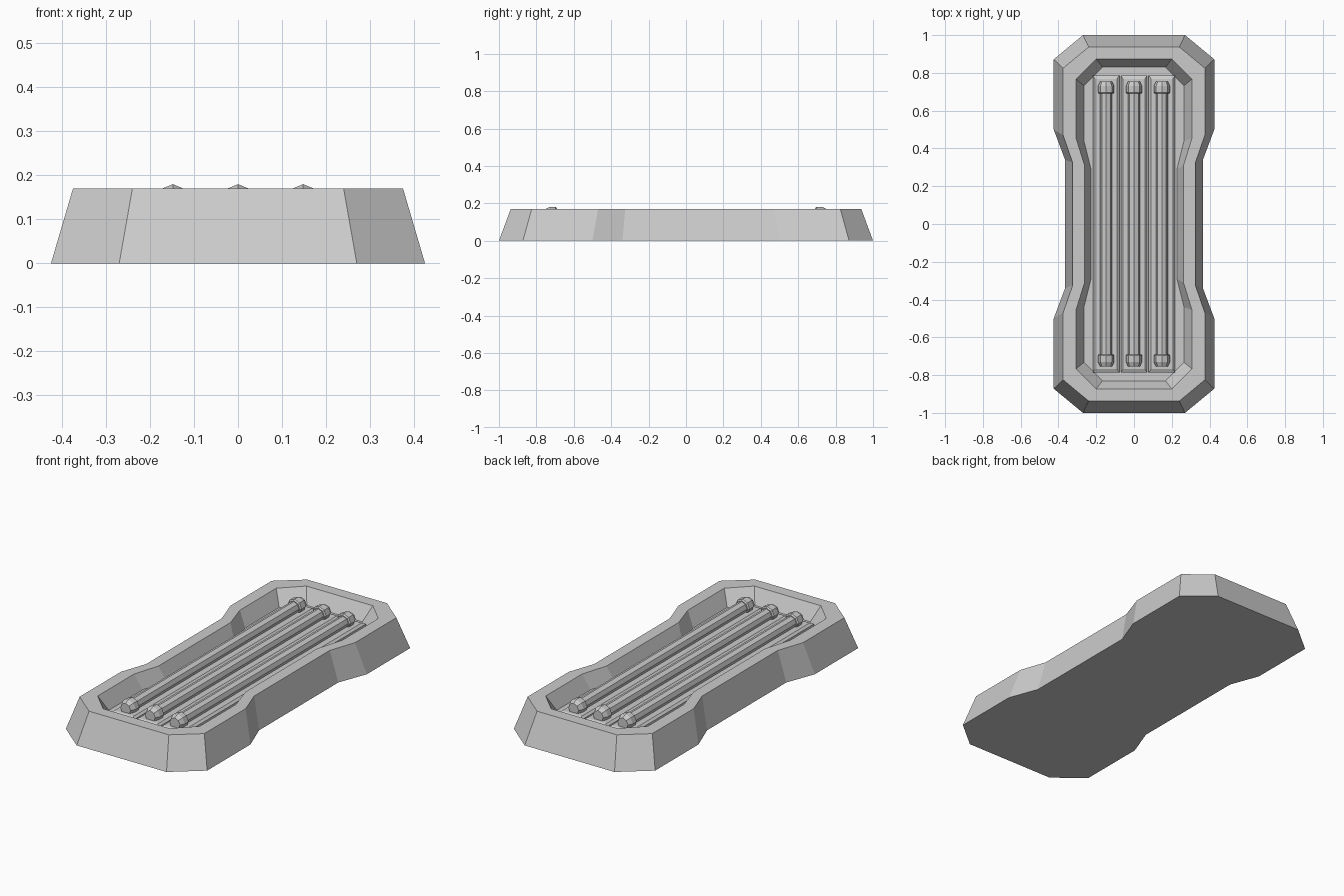
import bpy, bmesh, math

if "Cube" in bpy.data.objects:
    bpy.data.objects.remove(bpy.data.objects["Cube"])

# quarter outlines (x, y) from the end edge round to the waist
BOTTOM = [(0.27, 1.0), (0.425, 0.872), (0.425, 0.50), (0.365, 0.34)]
TOP = [(0.24, 0.937), (0.375, 0.825), (0.375, 0.47), (0.325, 0.325)]
LIP = [(0.20, 0.873), (0.307, 0.767), (0.307, 0.455), (0.262, 0.31)]
FLOOR = [(0.167, 0.83), (0.265, 0.732), (0.265, 0.44), (0.227, 0.29)]


def mirror_outline(q):
    right = q + [(x, -y) for x, y in reversed(q)]
    return right + [(-x, -y) for x, y in right]


def loft(name, rings):
    """Skin closed rings of 3D points and cap both ends."""
    bm = bmesh.new()
    vs = [[bm.verts.new(p) for p in ring] for ring in rings]
    for a, b in zip(vs, vs[1:]):
        n = len(a)
        for i in range(n):
            j = (i + 1) % n
            bm.faces.new((a[i], a[j], b[j], b[i]))
    bm.faces.new(vs[0])
    bm.faces.new(vs[-1])
    bmesh.ops.recalc_face_normals(bm, faces=bm.faces)
    mesh = bpy.data.meshes.new(name)
    bm.to_mesh(mesh)
    bm.free()
    ob = bpy.data.objects.new(name, mesh)
    bpy.context.collection.objects.link(ob)
    return ob


def rect(cx, hx, hy, z):
    return [(cx + sx * hx, sy * hy, z) for sx, sy in ((1, 1), (-1, 1), (-1, -1), (1, -1))]


def turned(name, cx, cz, profile):
    """Octagonal solid along y from (y, radius) pairs."""
    return loft(name, [[(cx + r * math.sin(k * math.pi / 4), y, cz + r * math.cos(k * math.pi / 4))
                        for k in range(8)] for y, r in profile])


# tray with sloped outside walls and a recess
loft("tray", [[(x, y, z) for x, y in mirror_outline(q)] for q, z in
              ((BOTTOM, 0), (TOP, 0.17), (LIP, 0.17), (FLOOR, 0.09))])

# three tubes, each on a bevelled plate with holders at both ends
for i, cx in enumerate((-0.148, 0, 0.148)):
    loft(f"plate_{i}", [rect(cx, 0.07, 0.787, 0.085), rect(cx, 0.07, 0.787, 0.108),
                        rect(cx, 0.058, 0.768, 0.118)])
    turned(f"tube_{i}", cx, 0.137, [(-0.73, 0.032), (0.73, 0.032)])
    for s, side in ((1, "back"), (-1, "front")):
        turned(f"holder_{side}_{i}", cx, 0.137,
               [(s * 0.69, 0.037), (s * 0.697, 0.043), (s * 0.73, 0.043), (s * 0.755, 0.031)])
